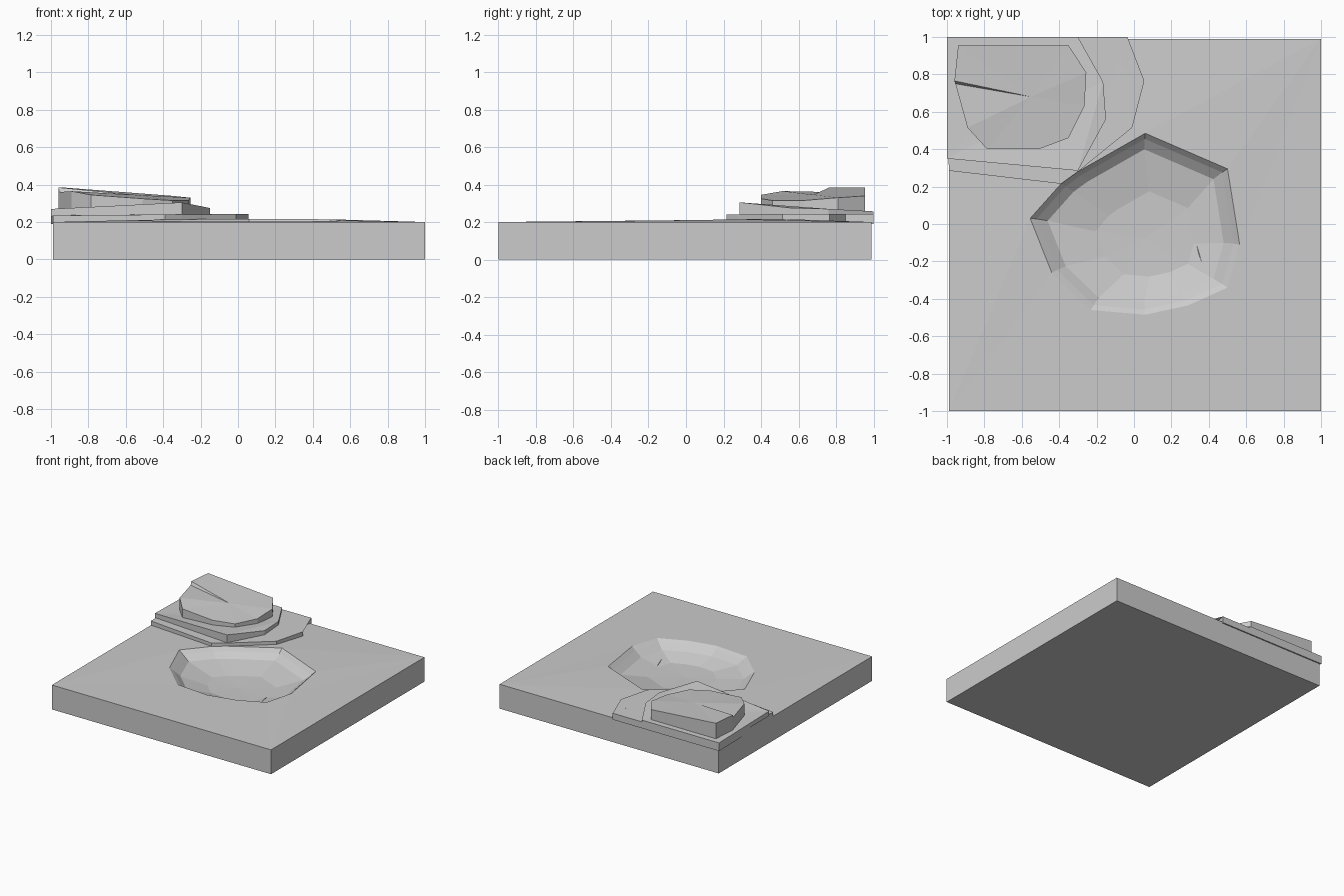
import bpy
import bmesh
from mathutils import Vector

default_cube = bpy.data.objects.get("Cube")
if default_cube:
    bpy.data.objects.remove(default_cube, do_unlink=True)

# One plain stone colour for everything
stone = bpy.data.materials.new("stone grey")
stone.use_nodes = True
grey = (0.6, 0.6, 0.6, 1)
stone.diffuse_color = grey
stone.node_tree.nodes["Principled BSDF"].inputs["Base Color"].default_value = grey


def finish(bm, name):
    """Turn a bmesh into a flat shaded, coloured object."""
    bmesh.ops.recalc_face_normals(bm, faces=bm.faces[:])
    mesh = bpy.data.meshes.new(name)
    bm.to_mesh(mesh)
    bm.free()
    mesh.materials.append(stone)
    obj = bpy.data.objects.new(name, mesh)
    bpy.context.scene.collection.objects.link(obj)
    return obj


def add_loop(bm, points):
    return [bm.verts.new(point) for point in points]


def bridge(bm, first, second):
    """Join two vertex loops of equal length with quads."""
    count = len(first)
    for i in range(count):
        j = (i + 1) % count
        bm.faces.new((first[i], first[j], second[j], second[i]))


def fan(bm, loop, centre):
    """Close a vertex loop with triangles meeting at a centre point."""
    hub = bm.verts.new(centre)
    for i, vert in enumerate(loop):
        bm.faces.new((vert, loop[(i + 1) % len(loop)], hub))


def rock_layer(name, outline, bottom, hub=None):
    """Rock slab from an outline with its own top height at each corner."""
    bm = bmesh.new()
    upper = add_loop(bm, outline)
    lower = add_loop(bm, [(x, y, bottom) for x, y, z in outline])
    bridge(bm, lower, upper)
    bm.faces.new(lower)
    if hub:
        fan(bm, upper, hub)
    else:
        cap = bm.faces.new(upper)
        bmesh.ops.triangulate(bm, faces=[cap])
    return finish(bm, name)


# Ground block with a hollow sunk into its top
def shrink(points, middle, factor, height):
    middle = Vector(middle)
    result = []
    for x, y in points:
        spot = middle + (Vector((x, y)) - middle) * factor
        result.append((spot.x, spot.y, height))
    return result


rim_outline = [(.06, .485), (.5, .295), (.565, -.11), (.5, -.34),
               (.29, -.435), (.06, -.485), (-.23, -.46), (-.44, -.26),
               (-.555, .03), (-.39, .215), (-.3, .28)]
corners = [(-.99, -1), (1, -1), (1, .99), (-.99, .99)]

bm = bmesh.new()
base = add_loop(bm, [(x, y, 0) for x, y in corners])
edge = add_loop(bm, [(x, y, .2) for x, y in corners])
rim = add_loop(bm, [(x, y, .21 + .015 * y) for x, y in rim_outline])
bm.faces.new(base)
bridge(bm, base, edge)

# Flat ground between the outer edge and the rim
border = []
for loop in (edge, rim):
    for i, vert in enumerate(loop):
        following = loop[(i + 1) % len(loop)]
        found = bm.edges.get((vert, following))
        border.append(found or bm.edges.new((vert, following)))
bmesh.ops.triangle_fill(bm, edges=border, use_beauty=True, normal=(0, 0, 1))

# Steep lip, sloping wall and bowl of the hollow
lip = add_loop(bm, shrink(rim_outline, (.02, -.02), .94, .185))
wall = add_loop(bm, shrink(rim_outline, (.03, -.05), .84, .145))
floor = add_loop(bm, shrink(rim_outline, (.1, -.1), .47, .105))
bridge(bm, rim, lip)
bridge(bm, lip, wall)
bridge(bm, wall, floor)
fan(bm, floor, (.05, -.08, .1))
finish(bm, "ground_block")

# Small ledge on the floor of the hollow
rock_layer("hollow_ledge",
           [(.335, -.11, .115), (.36, -.23, .115), (.385, -.285, .13)], .09)

# Three stepped rock layers in the back corner
rock_layer("lower_rock_layer",
           [(-.99, .285, .235), (-.39, .215, .24), (-.3, .28, .24),
            (-.01, .515, .243), (.055, .765, .243), (-.07, .85, .243),
            (-.035, 1, .243), (-1, 1, .24)], .19)

rock_layer("middle_rock_layer",
           [(-1, .35, .27), (-.3, .285, .305), (-.15, .56, .275),
            (-.165, .76, .27), (-.3, 1, .257), (-1, 1, .257)], .23)

rock_layer("top_rock_layer",
           [(-.94, .955, .385), (-.35, .955, .34), (-.255, .81, .33),
            (-.265, .63, .315), (-.35, .46, .315), (-.51, .4, .325),
            (-.785, .4, .345), (-.89, .515, .365), (-.955, .75, .36),
            (-.96, .765, .385)], .25, hub=(-.55, .68, .345))
